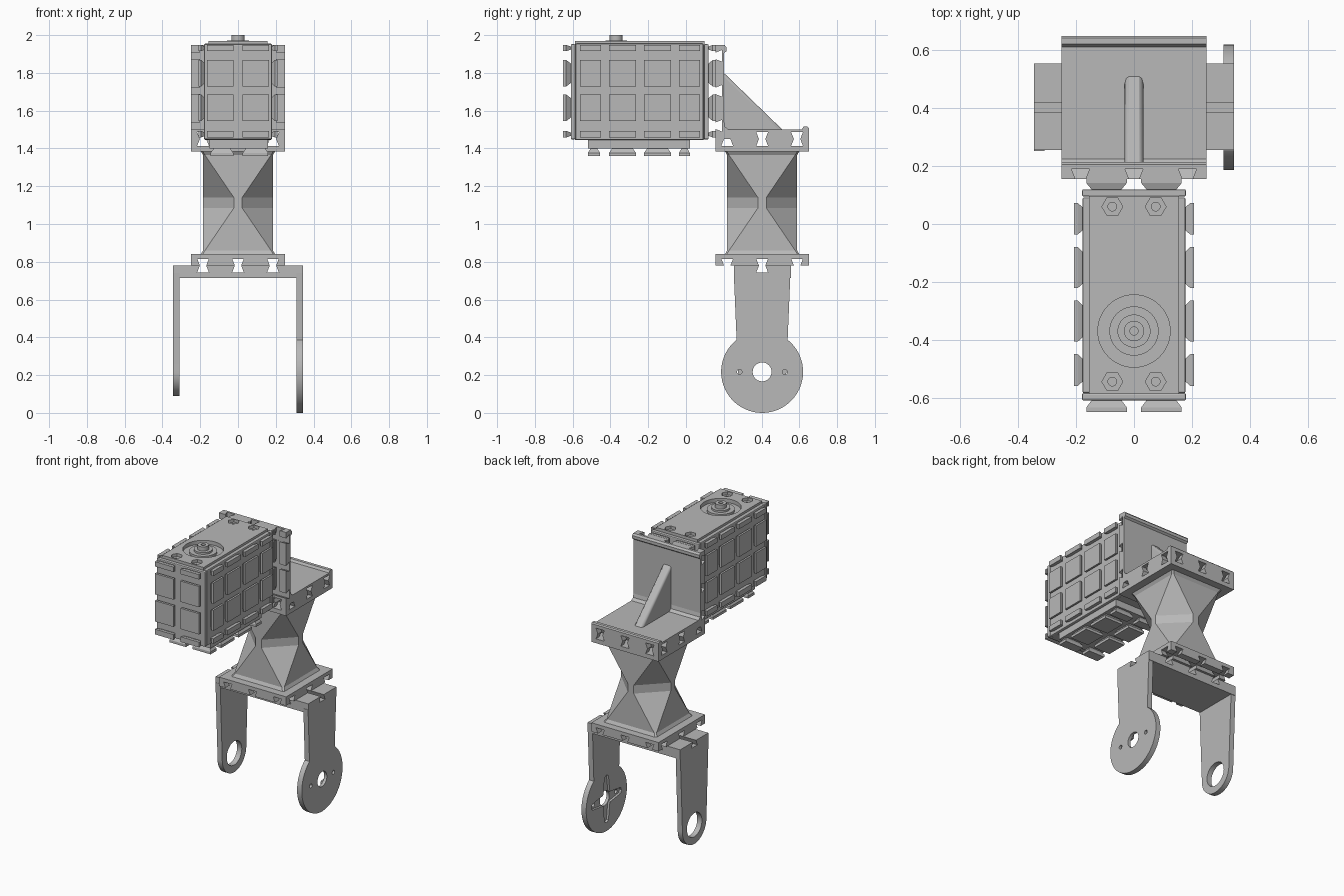
import bpy, bmesh, math
from mathutils import Vector

if "Cube" in bpy.data.objects:
    bpy.data.objects.remove(bpy.data.objects["Cube"], do_unlink=True)

grey = bpy.data.materials.new("matte_grey")
grey.use_nodes = True
grey.diffuse_color = (0.48, 0.48, 0.48, 1)
grey.node_tree.nodes["Principled BSDF"].inputs["Base Color"].default_value = (0.48, 0.48, 0.48, 1)


def finish(name, bm):
    bmesh.ops.recalc_face_normals(bm, faces=bm.faces)
    mesh = bpy.data.meshes.new(name)
    bm.to_mesh(mesh)
    bm.free()
    mesh.materials.append(grey)
    ob = bpy.data.objects.new(name, mesh)
    bpy.context.scene.collection.objects.link(ob)
    return ob


def point(axis, h, u, v):
    p = [u, v]
    p.insert("xyz".index(axis), h)
    return Vector(p)


def loft(bm, rings):
    rows = [[bm.verts.new(p) for p in ring] for ring in rings]
    for a, b in zip(rows, rows[1:]):
        for i in range(len(a)):
            j = (i + 1) % len(a)
            bm.faces.new((a[i], a[j], b[j], b[i]))
    bm.faces.new(rows[0])
    bm.faces.new(rows[-1])


def prism(name, pts, axis, lo, hi):
    bm = bmesh.new()
    loft(bm, [[point(axis, h, u, v) for u, v in pts] for h in (lo, hi)])
    return finish(name, bm)


def box(name, x, y, z):
    return prism(name, [(x[0], y[0]), (x[1], y[0]), (x[1], y[1]), (x[0], y[1])], "z", *z)


def circle(u, v, r, n=40, start=0.0, sweep=math.tau):
    return [(u + r * math.cos(start + sweep * i / n), v + r * math.sin(start + sweep * i / n))
            for i in range(n if sweep == math.tau else n + 1)]


def activate(ob):
    bpy.ops.object.select_all(action="DESELECT")
    ob.select_set(True)
    bpy.context.view_layer.objects.active = ob


def smooth(ob):
    activate(ob)
    bpy.ops.object.shade_smooth_by_angle(angle=math.radians(30))


def cut(ob, cutters):
    activate(ob)
    for c in cutters:
        m = ob.modifiers.new("cut", "BOOLEAN")
        m.operation, m.solver, m.object = "DIFFERENCE", "EXACT", c
        bpy.ops.object.modifier_apply(modifier=m.name)
        bpy.data.objects.remove(c, do_unlink=True)


def bevel(ob, width):
    m = ob.modifiers.new("soft_edges", "BEVEL")
    m.width, m.segments = width, 2


def groove(axis, pos, surface, inward, swap=False):
    """Dovetail slot running along an axis, narrow at the surface."""
    w, d = 0.031, 0.036 * inward
    s = surface - 0.01 * inward
    pts = [(pos - 0.013, s), (pos + 0.013, s), (pos + w, surface + d), (pos - w, surface + d)]
    return prism("cutter", [(v, u) for u, v in pts] if swap else pts, axis, -1, 1)


def pads(name, axis, start, end, us, vs):
    """Grid of dovetail pads that flare outwards."""
    bm = bmesh.new()
    for u0, u1 in us:
        for v0, v1 in vs:
            rings = []
            for h, flare in ((start, 1), (start * 0.4 + end * 0.6, 0), (end, 0)):
                a = flare * min(0.018, (u1 - u0) / 4)
                b = flare * min(0.018, (v1 - v0) / 4)
                rings.append([point(axis, h, *p) for p in
                              ((u0 + a, v0 + b), (u1 - a, v0 + b), (u1 - a, v1 - b), (u0 + a, v1 - b))])
            loft(bm, rings)
    return finish(name, bm)


YC, PITCH = 0.403, 0.185
STEPS = (-PITCH, 0, PITCH)
DEPTH = (0.155, 0.65)
WIDE = (-0.25, 0.25)

# Fork: bridge with slots and two arms
bridge = box("fork_bridge", (-0.345, 0.345), (0.255, 0.555), (0.715, 0.78))
cut(bridge, [groove("y", s, 0.78, -1) for s in STEPS] + [groove("x", YC, 0.78, -1)])


def arm(name, x, r, half):
    zc = 0.217
    a = math.acos(half / r)
    arc = circle(YC, zc, r, 48, math.pi - a, math.pi + 2 * a)
    return prism(name, [(YC + 0.15, 0.74), (YC - 0.15, 0.74)] + arc, "x", *x)


disc_arm = arm("fork_disc_arm", (0.31, 0.345), 0.217, 0.135)
holes = [prism("cutter", circle(YC + dy, 0.217, r), "x", 0.2, 0.5)
         for dy, r in ((0, 0.05), (-0.12, 0.013), (0.12, 0.013))]
# Cross shaped horn recess on the inner face of the disc
for k in range(4):
    c, s = math.cos(k * math.pi / 2), math.sin(k * math.pi / 2)
    spoke = [(0, -0.04), (0.15, -0.02), (0.16, 0), (0.15, 0.02), (0, 0.04)]
    holes.append(prism("cutter", [(YC + u * c - v * s, 0.217 + u * s + v * c) for u, v in spoke],
                       "x", 0.29, 0.325))
cut(disc_arm, holes)
round_arm = arm("fork_round_arm", (-0.345, -0.31), 0.128, 0.1279)
cut(round_arm, [prism("cutter", circle(YC, 0.217, 0.08), "x", -0.5, -0.2)])
smooth(disc_arm)
smooth(round_arm)

# Column: two slotted flanges joined by a twisted waist
for name, z, surface, inward in (("column_lower_flange", (0.78, 0.84), 0.78, 1),
                                 ("column_upper_flange", (1.385, 1.45), 1.45, -1)):
    flange = box(name, WIDE, DEPTH, z)
    cut(flange, [groove("y", s, surface, inward) for s in STEPS]
        + [groove("x", YC + s, surface, inward) for s in STEPS])

bm = bmesh.new()
rings = []
for z, a, b in ((0.835, 0.19, 0.2), (0.86, 0.175, 0.185), (1.085, 0.022, 0.185),
                (1.14, 0.022, 0.185), (1.365, 0.175, 0.185), (1.39, 0.19, 0.2)):
    rings.append([(x, YC + y, z) for x, y in
                  ((a, -b), (b, -a), (b, a), (a, b), (-a, b), (-b, a), (-b, -a), (-a, -b))])
loft(bm, rings)
finish("column_waist", bm)

# Angle bracket with a lip on both free edges and a rib
angle = prism("angle_bracket", [
    (0.155, 1.45), (0.65, 1.45), (0.65, 1.508), (0.643, 1.515), (0.622, 1.515), (0.612, 1.5),
    (0.225, 1.5), (0.207, 1.515), (0.202, 1.54), (0.202, 1.905), (0.215, 1.915), (0.215, 1.935),
    (0.205, 1.947), (0.155, 1.947)], "x", *WIDE)
cut(angle, [groove("y", s, 1.45, 1) for s in STEPS]
    + [groove("x", YC + s, 1.45, 1) for s in STEPS[1:]]
    + [prism("cutter", [(s - 0.013, 0.145), (s + 0.013, 0.145), (s + 0.031, 0.19), (s - 0.031, 0.19)],
             "z", 1.52, 2.1) for s in STEPS]
    + [groove("x", 1.705 + s, 0.155, 1, True) for s in STEPS])
rib = prism("angle_rib", [(0.19, 1.81), (0.19, 1.49), (0.52, 1.49)], "x", -0.032, 0.032)
bevel(rib, 0.014)
smooth(rib)

# Motor housing: core, side sheets and end sheets
MX, MY = 0, -0.37
core = box("motor_core", (-0.155, 0.155), (-0.588, 0.097), (1.445, 1.97))
cuts = [prism("cutter", circle(MX, MY, 0.125, 48), "z", 1.945, 2.1)]
for x in (-0.075, 0.075):
    for y in (-0.545, 0.06):
        cuts.append(prism("cutter", circle(x, y, 0.036, 6), "z", 1.95, 2.1))
        cuts.append(prism("cutter", circle(x, y, 0.015, 16), "z", 1.9, 2.1))
cut(core, cuts)
smooth(core)

ZS = ((1.458, 1.493), (1.545, 1.685), (1.728, 1.868), (1.915, 1.948))
YS = ((-0.56, -0.45), (-0.407, -0.265), (-0.222, -0.08), (-0.037, 0.073))
XS = ((-0.165, -0.025), (0.025, 0.165))
for side, s in (("left", 1), ("right", -1)):
    sheet = box("motor_%s_sheet" % side, sorted((s * 0.15, s * 0.178)), (-0.585, 0.092), (1.445, 1.955))
    bevel(sheet, 0.006)
    pads("motor_%s_pads" % side, "x", s * 0.175, s * 0.208, YS, ZS)
for end, y0, y1, y2 in (("front", -0.585, -0.61, -0.65), ("back", 0.095, 0.12, 0.156)):
    sheet = box("motor_%s_sheet" % end, (-0.18, 0.18), sorted((y0, y1)), (1.448, 1.952))
    bevel(sheet, 0.006)
    pads("motor_%s_pads" % end, "y", y1, y2, XS, ZS)

# Mount under the motor
box("motor_bottom_sheet", (-0.15, 0.16), (-0.52, 0.02), (1.4, 1.45))
pads("motor_bottom_pads", "z", 1.402, 1.36, ((-0.145, -0.025), (0.025, 0.16)),
     ((-0.52, -0.455),) + YS[1:3] + ((-0.037, 0.02),))

# Output shaft with stepped bosses
for name, r, top in (("shaft_boss", 0.085, 1.96), ("shaft_collar", 0.057, 1.972), ("shaft", 0.035, 2.0)):
    ob = prism(name, circle(MX, MY, r), "z", 1.94, top)
    if name == "shaft":
        cut(ob, [prism("cutter", circle(MX, MY, 0.014, 16), "z", 1.97, 2.1)])
    smooth(ob)
